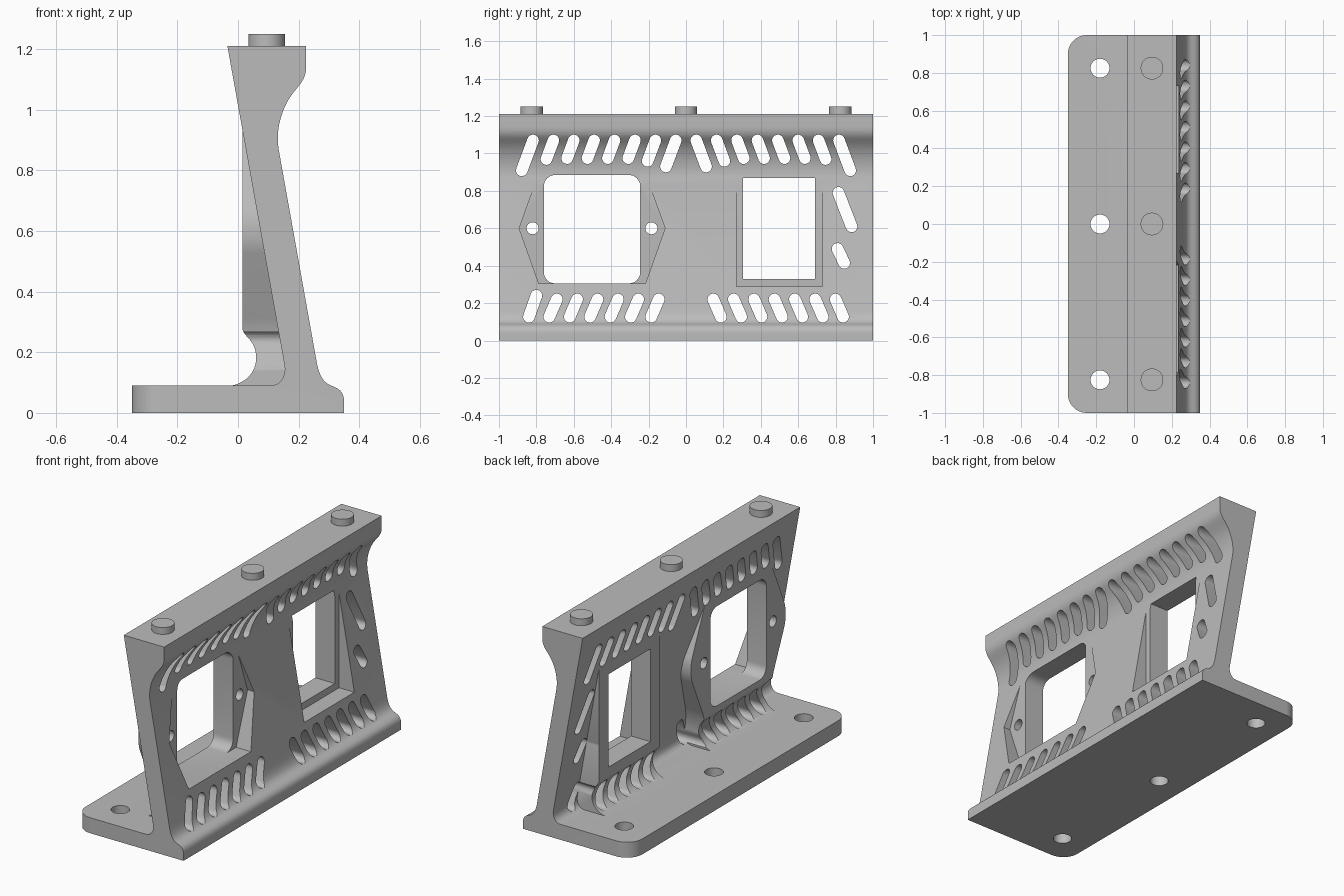
import bpy, bmesh, math
from mathutils import Vector
from mathutils.geometry import interpolate_bezier

if "Cube" in bpy.data.objects:
    bpy.data.objects.remove(bpy.data.objects["Cube"])

grey = bpy.data.materials.new("grey")
grey.use_nodes = True
grey.diffuse_color = (0.5, 0.5, 0.5, 1)
grey.node_tree.nodes["Principled BSDF"].inputs["Base Color"].default_value = (0.5, 0.5, 0.5, 1)


def bez(a, b, c, d, n=12):
    return [(p.x, p.y) for p in interpolate_bezier(*[Vector((*q, 0)) for q in (a, b, c, d)], n)]


def prism(bm, pts, lo, hi, axis):
    """Extrude a flat outline along one axis; the outline uses the other two."""
    def place(p, t):
        return {"x": (t, *p), "y": (p[0], t, p[1]), "z": (*p, t)}[axis]
    a = [bm.verts.new(place(p, lo)) for p in pts]
    b = [bm.verts.new(place(p, hi)) for p in pts]
    faces = [bm.faces.new(a), bm.faces.new(b)]
    n = len(pts)
    faces += [bm.faces.new((a[i], a[(i + 1) % n], b[(i + 1) % n], b[i])) for i in range(n)]
    bmesh.ops.recalc_face_normals(bm, faces=faces)


def rounded(corners, r, n=7):
    """Round the corners of an outline; r is one radius-like trim length per corner."""
    out = []
    for i, c in enumerate(corners):
        c = Vector(c)
        u = (Vector(corners[i - 1]) - c).normalized()
        v = (Vector(corners[(i + 1) % len(corners)]) - c).normalized()
        p, q = c + u * r[i], c + v * r[i]
        out += [tuple(c)] if r[i] == 0 else bez(p, p.lerp(c, 0.55), q.lerp(c, 0.55), q, n)
    return out


def circle(cx, cy, r, n=32):
    return [(cx + r * math.cos(2 * math.pi * i / n), cy + r * math.sin(2 * math.pi * i / n)) for i in range(n)]


def slot(a, b, r=0.031, n=10):
    t = math.atan2(b[1] - a[1], b[0] - a[0])
    angles = [math.pi * i / n - math.pi / 2 for i in range(n + 1)]
    return ([(b[0] + r * math.cos(t + s), b[1] + r * math.sin(t + s)) for s in angles]
            + [(a[0] - r * math.cos(t + s), a[1] - r * math.sin(t + s)) for s in angles])


def make(name, bm):
    me = bpy.data.meshes.new(name)
    bm.to_mesh(me)
    bm.free()
    me.materials.append(grey)
    ob = bpy.data.objects.new(name, me)
    bpy.context.collection.objects.link(ob)
    return ob


def combine(target, bm, op):
    """Apply a boolean with a temporary helper."""
    helper = make("helper", bm)
    helper.hide_render = True
    m = target.modifiers.new(op, "BOOLEAN")
    m.operation, m.object, m.solver = op, helper, "EXACT"
    bpy.context.view_layer.objects.active = target
    bpy.ops.object.modifier_apply(modifier=m.name)
    bpy.data.objects.remove(helper)


# Base and leaning wall in one section
section = [(-0.35, 0), (0.35, 0)]
section += bez((0.35, 0.035), (0.35, 0.07), (0.333, 0.08), (0.31, 0.089))
section += bez((0.305, 0.091), (0.28, 0.102), (0.268, 0.125), (0.26, 0.165))
section += bez((0.134, 0.87), (0.124, 0.93), (0.142, 0.99), (0.165, 1.03))
section += bez((0.168, 1.035), (0.195, 1.08), (0.225, 1.09), (0.225, 1.145))
section += [(0.225, 1.21), (-0.035, 1.21)]
section += bez((0.153, 0.16), (0.16, 0.12), (0.14, 0.09), (0.105, 0.09))
section += [(-0.35, 0.09)]
bm = bmesh.new()
prism(bm, section, -1, 1, "y")
corners = [e for e in bm.edges if all(v.co.x < -0.34 for v in e.verts)
           and abs(e.verts[0].co.z - e.verts[1].co.z) > 0.05]
bmesh.ops.bevel(bm, geom=corners, offset=0.1, segments=10, profile=0.5, affect="EDGES")
bracket = make("bracket", bm)

# Bosses behind the two windows, with a curved foot
HEX = -0.502
half = [(0.3, 0.04), (0.3, 0.25), (0.455, 0.6), (0.3, 0.95), (0.3, 1.0)]
outline = [(HEX + y, z) for y, z in half] + [(HEX - y, z) for y, z in reversed(half)]
trim = [0, 0.07, 0.08, 0, 0]
hex_boss = rounded(outline, trim + trim[::-1])
frame_boss = [(0.22, 0.04), (0.78, 0.04), (0.78, 1.0), (0.22, 1.0)]
foot = [(0.015, 1.0)] + bez((0.015, 0.275), (0.02, 0.25), (0.06, 0.24), (0.06, 0.18))
foot += bez((0.06, 0.175), (0.055, 0.12), (0.01, 0.09), (-0.04, 0.088))
foot += [(-0.04, 0.05), (0.18, 0.05), (0.18, 0.15), (0.05, 1.0)]
for shape in (hex_boss, frame_boss):
    bm = bmesh.new()
    prism(bm, shape, -0.2, 0.3, "x")
    boss = make("boss", bm)
    bm = bmesh.new()
    prism(bm, foot, -1, 1, "y")
    combine(boss, bm, "INTERSECT")
    bm = bmesh.new()
    bm.from_mesh(boss.data)
    bpy.data.objects.remove(boss)
    combine(bracket, bm, "UNION")

# Recesses with upright floors, and the base screw holes
bm = bmesh.new()
side = [(0.285, 0.305), (0.39, 0.6), (0.285, 0.89)]
prism(bm, [(HEX + y, z) for y, z in side] + [(HEX - y, z) for y, z in reversed(side)], 0.14, 0.5, "x")
prism(bm, [(0.27, 0.29), (0.73, 0.29), (0.73, 0.91), (0.27, 0.91)], 0.14, 0.5, "x")
for y in (-0.825, 0, 0.825):
    prism(bm, circle(-0.18, y, 0.05), -0.1, 0.2, "z")
combine(bracket, bm, "DIFFERENCE")

# Windows, pin holes and slanted slots
bm = bmesh.new()
prism(bm, rounded([(-0.76, 0.305), (-0.245, 0.305), (-0.245, 0.885), (-0.76, 0.885)], [0.06] * 4), -0.2, 0.5, "x")
prism(bm, [(0.305, 0.33), (0.69, 0.33), (0.69, 0.87), (0.305, 0.87)], -0.2, 0.5, "x")
for y in (-0.82, -0.185):
    prism(bm, circle(y, 0.6, 0.032), -0.2, 0.5, "x")
slots = [((0.815, 0.79), (0.885, 0.61)), ((0.81, 0.49), (0.846, 0.415))]
feet = [0.93, 0.96, 0.975, 0.975, 0.975, 0.975, 0.97, 0.91]
for s in (-1, 1):
    for i, z in enumerate(feet):
        y = 0.055 + 0.109 * i
        slots.append(((s * y, 1.07), (s * (y + 0.375 * (1.07 - z)), z)))
    for i in range(7):
        y = 0.146 + 0.109 * i
        top = 0.24 if s < 0 and i == 6 else 0.22
        slots.append(((s * y, top), (s * (y + 0.04), 0.127)))
for a, b in slots:
    prism(bm, slot(a, b), -0.2, 0.5, "x")
combine(bracket, bm, "DIFFERENCE")

# Locating pegs on the top edge
bm = bmesh.new()
for y in (-0.825, 0, 0.825):
    prism(bm, circle(0.095, y, 0.06), 1.2, 1.25, "z")
pegs = make("top_pegs", bm)

for ob in (bracket, pegs):
    bpy.ops.object.select_all(action="DESELECT")
    ob.select_set(True)
    bpy.context.view_layer.objects.active = ob
    bpy.ops.object.shade_smooth_by_angle(angle=math.radians(30))
